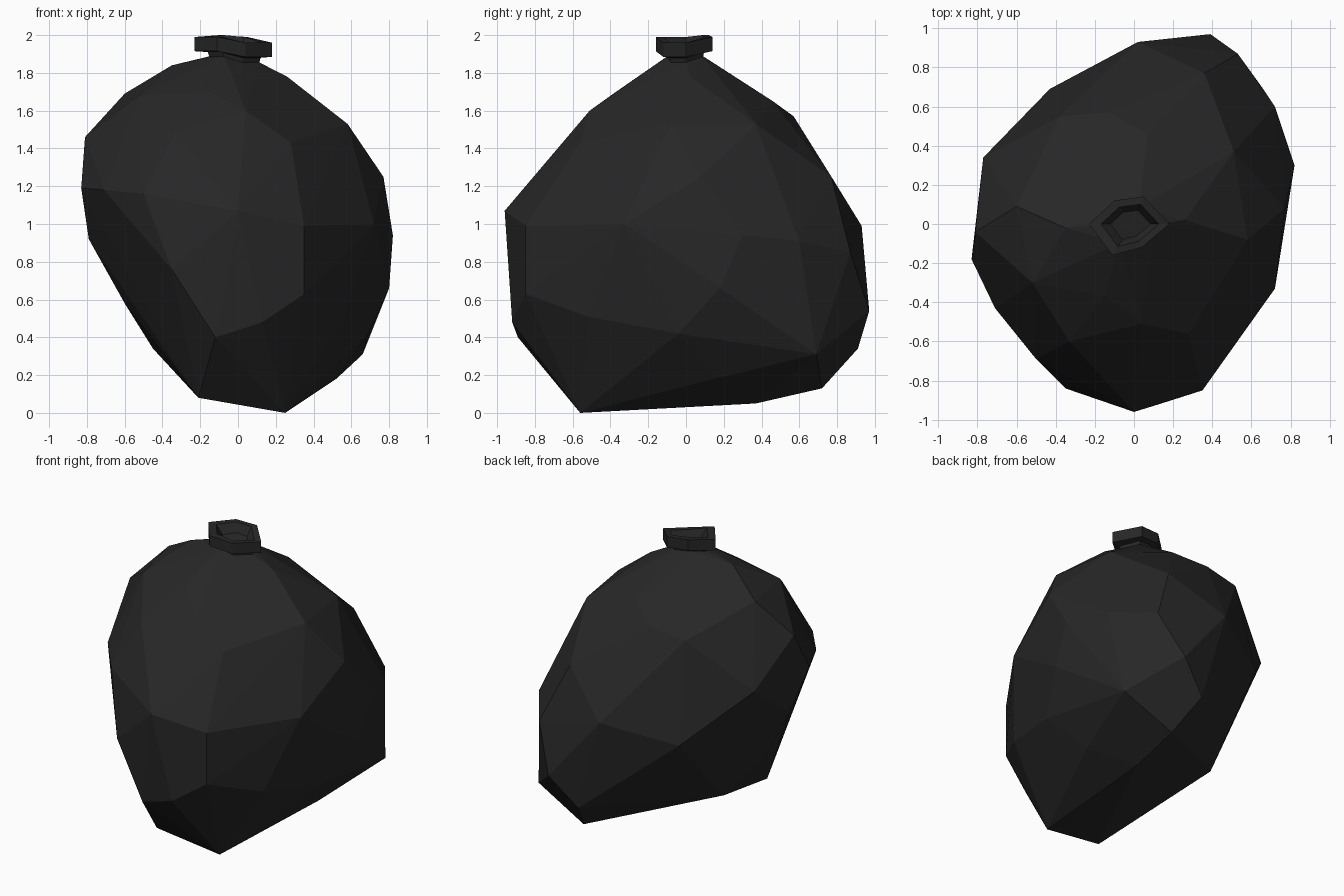
import bpy, bmesh

black = bpy.data.materials.new("black_plastic")
black.diffuse_color = (0.02, 0.02, 0.02, 1)


def finish(bm, name):
    bmesh.ops.recalc_face_normals(bm, faces=bm.faces[:])
    mesh = bpy.data.meshes.new(name)
    bm.to_mesh(mesh)
    bm.free()
    mesh.materials.append(black)
    obj = bpy.data.objects.new(name, mesh)
    bpy.context.collection.objects.link(obj)
    return obj


# outline of the tied opening, seen from above, with rim heights
rim = [(-.23, 0, 1.98), (-.10, .12, 1.99), (.05, .14, 1.98),
       (.18, 0, 1.95), (.04, -.12, 1.95), (-.11, -.16, 1.98)]


def rim_loop(scale, drop):
    return [(-.01 + (x + .01) * scale, y * scale, z - drop) for x, y, z in rim]


# crumpled sack: hull over the bulges, by region
base = [(.25, -.56, 0), (-.21, -.60, .08), (.28, .37, .05), (.29, .72, .13),
        (.52, .15, .18), (.66, .69, .31), (-.45, .22, .34)]
front = [(0, -.96, 1.07), (.35, -.85, .99), (.35, -.85, .63), (.13, -.92, .48),
         (-.12, -.89, .40), (-.35, -.84, .76), (-.50, -.69, 1.16),
         (.28, -.56, 1.43), (.04, -.51, 1.60), (-.33, -.60, 1.49)]
right = [(.82, .30, .94), (.77, .08, 1.25), (.72, -.33, 1.0), (.80, .18, .66),
         (.69, -.04, .42), (.56, -.52, .51), (.72, .60, .91), (.58, -.08, 1.53),
         (.51, .37, 1.53)]
back = [(.53, .87, .85), (.39, .97, .54), (.20, .91, .34), (.02, .93, .99),
        (.36, .77, 1.25), (-.13, .57, 1.57), (.07, .46, 1.65), (-.38, .55, 1.53),
        (-.43, .69, .86)]
left = [(-.77, .34, 1.20), (-.83, -.18, 1.19), (-.71, -.43, 1.18),
        (-.81, -.04, 1.46), (-.79, -.02, .92), (-.60, -.05, .58),
        (-.60, .09, 1.69), (-.52, -.30, 1.68), (-.35, -.02, 1.84),
        (-.15, -.37, 1.70), (.26, .02, 1.78)]

bm = bmesh.new()
for p in base + front + right + back + left + rim_loop(.6, .09):
    bm.verts.new(p)
hull = bmesh.ops.convex_hull(bm, input=bm.verts[:])
loose = [v for v in bm.verts if not v.link_faces]
bmesh.ops.delete(bm, geom=loose, context='VERTS')
finish(bm, "sack")

# gathered neck flaring into a hollow six-sided rim
bm = bmesh.new()
loops = [[bm.verts.new(p) for p in rim_loop(s, d)] for s, d in
         [(.6, .14), (.68, .08), (1, .075), (1, 0), (.72, 0), (.5, .06)]]
for lo, hi in zip(loops, loops[1:]):
    for i in range(6):
        j = (i + 1) % 6
        bm.faces.new((lo[i], lo[j], hi[j], hi[i]))
bm.faces.new(loops[0])
bm.faces.new(loops[-1])
neck = finish(bm, "neck_rim")
neck.location.z = .01
